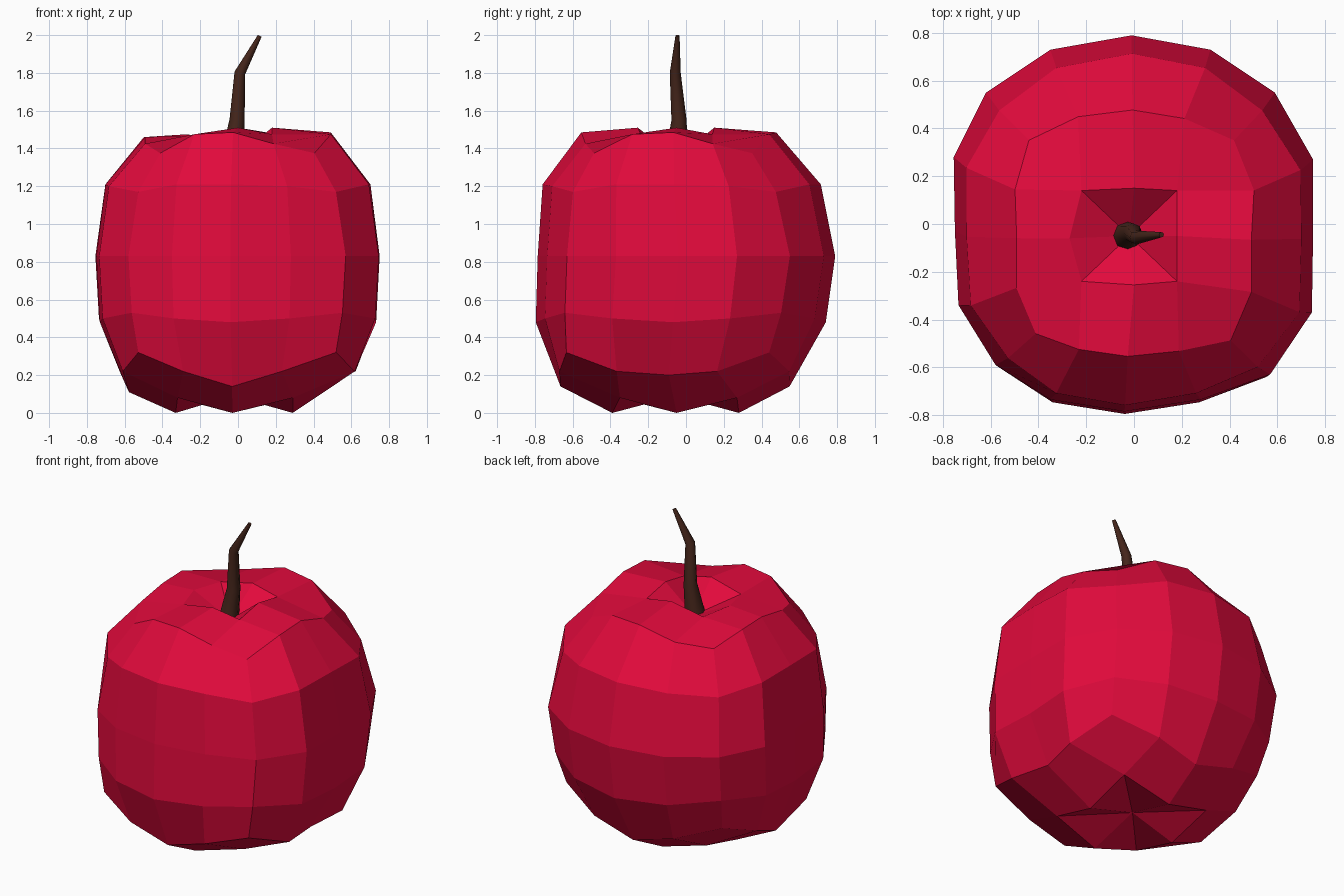
import bpy, bmesh
from math import cos, sin, pi
from mathutils import Vector

if "Cube" in bpy.data.objects:
    bpy.data.objects.remove(bpy.data.objects["Cube"])


def finish(bm, name, color):
    bmesh.ops.recalc_face_normals(bm, faces=bm.faces[:])
    mesh = bpy.data.meshes.new(name)
    bm.to_mesh(mesh)
    bm.free()
    mat = bpy.data.materials.new(name + "_colour")
    mat.diffuse_color = (*color, 1)
    mat.use_nodes = True
    mat.node_tree.nodes["Principled BSDF"].inputs["Base Color"].default_value = mat.diffuse_color
    mesh.materials.append(mat)
    obj = bpy.data.objects.new(name, mesh)
    bpy.context.collection.objects.link(obj)
    return obj


# Widest outline of the fruit, counter-clockwise from the right side
outline = [(.75, -.04), (.75, .27), (.59, .55), (.32, .73),
           (-.01, .79), (-.35, .73), (-.62, .55), (-.755, .28),
           (-.75, -.03), (-.735, -.34), (-.58, -.59), (-.35, -.735),
           (-.04, -.785), (.28, -.735), (.57, -.63), (.745, -.37)]

# Each level: (scale, z) for lobe middle, quarter, corner, quarter; then y shift
levels = [((.77, .14), (.83, .22), (.91, .32), (.83, .22), -.06),
          ((.975, .48), (.975, .50), (.97, .53), (.975, .50), -.03),
          ((1, .83), (1, .83), (1, .83), (1, .83), 0),
          ((.935, 1.21), (.93, 1.20), (.91, 1.17), (.93, 1.21), -.025),
          ((.655, 1.485), (.67, 1.425), (.71, 1.375), (.66, 1.475), -.04)]


def close_end(bm, outer, points, centre):
    """Sixteen-sided rim to an eight-sided ring to a sunken centre."""
    inner = [bm.verts.new(p) for p in points]
    c = bm.verts.new(centre)
    for k in range(4):
        o = [outer[(4 * k + i) % 16] for i in range(5)]
        n = [inner[(2 * k + i) % 8] for i in range(3)]
        bm.faces.new((o[0], o[1], n[1], n[0]))
        bm.faces.new((o[1], o[2], o[3], n[1]))
        bm.faces.new((o[3], o[4], n[2], n[1]))
        bm.faces.new((n[0], n[1], c))
        bm.faces.new((n[1], n[2], c))


# Fruit body: lofted lobed rings
bm = bmesh.new()
rings = []
for *steps, dy in levels:
    ring = []
    for i, (x, y) in enumerate(outline):
        s, z = steps[i % 4]
        ring.append(bm.verts.new((x * s, y * s + dy, z)))
    rings.append(ring)
for a, b in zip(rings, rings[1:]):
    for i in range(16):
        j = (i + 1) % 16
        bm.faces.new((a[i], a[j], b[j], b[i]))

# Uneven lobes: right one is raised below, left one is lowered
rings[0][0].co.z = .20
rings[0][8].co.z = .11
rings[-1][8].co.z = 1.46
rings[-1][7].co.z = 1.46
rings[-1][6].co.z = 1.40

# Stem hollow on top and star-shaped dimple underneath
close_end(bm, rings[-1],
          [(.18, -.05, 1.51), (.18, .14, 1.475), (0, .15, 1.51), (-.22, .14, 1.465),
           (-.27, -.06, 1.475), (-.22, -.24, 1.465), (0, -.255, 1.51), (.18, -.24, 1.475)],
          (-.02, -.05, 1.35))
close_end(bm, rings[0],
          [(.29, -.05, 0), (.30, .27, .08), (-.03, .28, 0), (-.33, .26, .08),
           (-.33, -.05, 0), (-.32, -.36, .08), (-.03, -.39, 0), (.29, -.35, .08)],
          (-.03, -.05, .09))
finish(bm, "fruit_body", (.76, .003, .045))

# Bent tapering stem
bm = bmesh.new()
path = [((-.03, -.05, 1.36), .06), ((-.005, -.037, 1.55), .04),
        ((.01, -.057, 1.80), .029), ((.115, -.045, 1.996), .011)]
tilts = [.1, .1, .25, .45]
rings = []
for (p, r), t in zip(path, tilts):
    rings.append([bm.verts.new(Vector(p) + Vector((r * cos(a) * cos(t), r * sin(a),
                                                   -r * cos(a) * sin(t))))
                  for a in (2 * pi * k / 8 for k in range(8))])
for a, b in zip(rings, rings[1:]):
    for i in range(8):
        j = (i + 1) % 8
        bm.faces.new((a[i], a[j], b[j], b[i])).smooth = True
bm.faces.new(rings[0][::-1])
bm.faces.new(rings[-1])
finish(bm, "stem", (.06, .019, .011))
